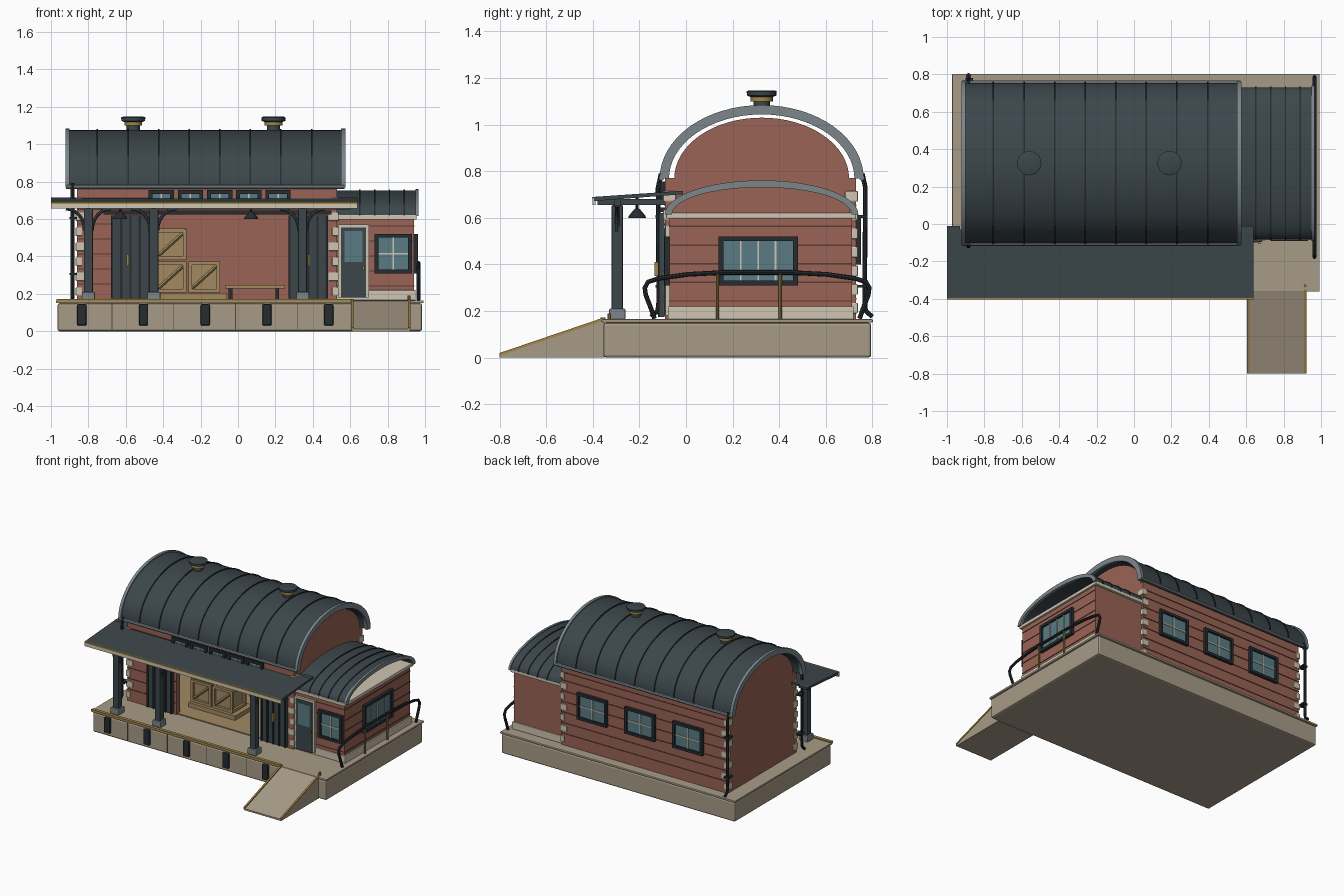
import bpy, bmesh, math
from mathutils import Vector

if "Cube" in bpy.data.objects:
    bpy.data.objects.remove(bpy.data.objects["Cube"])

def mat(name, r, g, b):
    m = bpy.data.materials.new(name)
    m.diffuse_color = (r, g, b, 1)
    m.use_nodes = True
    m.node_tree.nodes["Principled BSDF"].inputs["Base Color"].default_value = m.diffuse_color
    return m

SLATE = mat("slate", .045, .062, .07)
DARK = mat("dark_iron", .02, .025, .03)
STEEL = mat("grey_trim", .2, .24, .26)
BRICK = mat("brick", .32, .125, .09)
GROOVE = mat("groove", .11, .045, .035)
STONE = mat("stone", .39, .33, .245)
CREAM = mat("cream", .62, .56, .44)
GOLD = mat("ochre", .36, .24, .06)
WOOD = mat("wood", .36, .25, .12)
GLASS = mat("glass", .1, .2, .23)
YC = .325  # centre line of the building

def finish(name, bm, m, bevel=0, smooth=False):
    bmesh.ops.recalc_face_normals(bm, faces=bm.faces[:])
    me = bpy.data.meshes.new(name)
    bm.to_mesh(me)
    bm.free()
    ob = bpy.data.objects.new(name, me)
    bpy.context.collection.objects.link(ob)
    me.materials.append(m)
    if bevel:
        mod = ob.modifiers.new("bevel", 'BEVEL')
        mod.width, mod.segments = bevel, 2
    if smooth:
        bpy.ops.object.select_all(action='DESELECT')
        ob.select_set(True)
        bpy.context.view_layer.objects.active = ob
        bpy.ops.object.shade_smooth_by_angle(angle=math.radians(35))
    return ob

def box(name, x0, x1, y0, y1, z0, z1, m, bevel=0):
    bm = bmesh.new()
    bmesh.ops.create_cube(bm, size=1)
    for v in bm.verts:
        v.co = ((x0 + x1) / 2 + v.co.x * (x1 - x0), (y0 + y1) / 2 + v.co.y * (y1 - y0),
                (z0 + z1) / 2 + v.co.z * (z1 - z0))
    return finish(name, bm, m, bevel)

def extrude_x(name, prof, x0, x1, m, smooth=False):
    bm = bmesh.new()
    f = bm.faces.new([bm.verts.new((x0, y, z)) for y, z in prof])
    r = bmesh.ops.extrude_face_region(bm, geom=[f])
    bmesh.ops.translate(bm, vec=(x1 - x0, 0, 0),
                        verts=[v for v in r['geom'] if isinstance(v, bmesh.types.BMVert)])
    return finish(name, bm, m, 0, smooth)

def arc(a, b, z, n=32):
    return [(YC - a * math.cos(math.pi * i / n), z + b * math.sin(math.pi * i / n)) for i in range(n + 1)]

def shell(name, a, b, t, z, x0, x1, m):
    extrude_x(name, arc(a, b, z) + arc(a - t, b - t, z)[::-1], x0, x1, m, True)

def lathe(name, x, y, prof, m, n=20):
    bm = bmesh.new()
    rings = [[bm.verts.new((x + r * math.cos(2 * math.pi * i / n), y + r * math.sin(2 * math.pi * i / n), z))
              for i in range(n)] for r, z in prof]
    for p, q in zip(rings, rings[1:]):
        for i in range(n):
            bm.faces.new((p[i], p[(i + 1) % n], q[(i + 1) % n], q[i]))
    bm.faces.new(rings[0])
    bm.faces.new(rings[-1])
    finish(name, bm, m, 0, True)

def tube(name, pts, r, m, n=8):
    bm = bmesh.new()
    pts = [Vector(p) for p in pts]
    rings = []
    for i, p in enumerate(pts):
        d = (pts[min(i + 1, len(pts) - 1)] - pts[max(i - 1, 0)]).normalized()
        u = d.cross(Vector((0, 0, 1)) if abs(d.z) < .9 else Vector((1, 0, 0))).normalized()
        w = d.cross(u)
        rings.append([bm.verts.new(p + r * (u * math.cos(2 * math.pi * k / n) + w * math.sin(2 * math.pi * k / n)))
                      for k in range(n)])
    for p, q in zip(rings, rings[1:]):
        k0 = min(range(n), key=lambda k: (q[k].co - p[0].co - (sum((v.co for v in q), Vector()) -
                 sum((v.co for v in p), Vector())) / n).length)
        for k in range(n):
            bm.faces.new((p[k], p[(k + 1) % n], q[(k + 1 + k0) % n], q[(k + k0) % n]))
    bm.faces.new(rings[0])
    bm.faces.new(rings[-1])
    finish(name, bm, m, 0, True)

def window(name, axis, c, plane, out, w, z0, z1, cols=2, rows=2):
    """Framed window on a wall facing along x or y."""
    def slab(part, a0, a1, d0, d1, b0, b1, m):
        d = sorted((plane + out * d0, plane + out * d1))
        box(f"{name}_{part}", *((a0, a1, *d) if axis == 'y' else (*d, a0, a1)), b0, b1, m)
    t, h = .02, w / 2
    slab("glass", c - h + t, c + h - t, 0, .008, z0 + t, z1 - t, GLASS)
    for s in (-1, 1):
        e = c + s * (h - t / 2)
        slab("jamb", e - t / 2, e + t / 2, 0, .022, z0, z1, DARK)
    slab("sill", c - h, c + h, 0, .022, z0, z0 + t, DARK)
    slab("head", c - h, c + h, 0, .022, z1 - t, z1, DARK)
    for i in range(1, cols):
        e = c - h + t + (w - 2 * t) * i / cols
        slab("mullion", e - .004, e + .004, 0, .014, z0 + t, z1 - t, CREAM)
    for i in range(1, rows):
        e = z0 + t + (z1 - z0 - 2 * t) * i / rows
        slab("bar", c - h + t, c + h - t, 0, .013, e - .004, e + .004, CREAM)

# platform, ramp and bumpers
box("platform_body", -.965, .985, -.355, .795, 0, .15, STONE, .012)
box("platform_top", -.972, .992, -.362, .802, .15, .165, STONE, .004)
box("platform_edge_strip", -.97, .61, -.368, -.345, .16, .173, GOLD)
extrude_x("ramp", [(-.8, 0), (-.35, 0), (-.35, .165), (-.8, .012)], .61, .92, STONE)
for x in (.605, .91):
    extrude_x("ramp_edge", [(-.8, .008), (-.35, .16), (-.35, .173), (-.8, .02)], x, x + .013, GOLD)
for x in (-.835, -.505, -.175, .155, .485):
    box("bumper", x - .025, x + .025, -.378, -.35, .03, .145, DARK, .008)
    box("platform_joint", x + .16, x + .164, -.357, -.35, .01, .15, GROOVE)

# hollow main hall
box("hall_floor", -.85, .52, -.08, .71, .16, .172, WOOD)
box("hall_back_wall", -.86, .53, .69, .73, .165, .77, BRICK)
box("hall_left_wall", -.86, -.82, -.088, .73, .165, .77, BRICK)
box("hall_right_wall", .49, .53, -.088, .73, .165, .77, BRICK)
box("hall_front_left_wall", -.86, -.45, -.09, -.05, .165, .77, BRICK)
box("hall_front_right_wall", .28, .53, -.09, -.05, .165, .77, BRICK)
box("hall_front_header", -.45, .28, -.09, -.05, .64, .77, BRICK)
box("hall_ceiling", -.85, .52, -.08, .72, .755, .77, BRICK)
extrude_x("hall_gable", arc(.375, .26, .77), -.86, .53, BRICK, True)
for z in (.25, .33, .41, .49, .57, .65, .71):
    box("back_groove", -.86, .53, .728, .733, z, z + .006, GROOVE)
    box("annex_groove", .53, .943, -.072, .71, z - .01, z - .004, GROOVE) if .24 < z < .6 else None
    box("front_groove", -.86, -.45, -.093, -.088, z, z + .006, GROOVE)
for i, z in enumerate((.19, .27, .35, .43, .51, .59, .67)):
    a, b = (.055, .035) if i % 2 else (.035, .055)
    for x, sx in ((-.868, 1), (.538, -1)):
        for y, sy in ((-.098, 1), (.738, -1)):
            box("quoin", *sorted((x, x + sx * a)), *sorted((y, y + sy * b)), z, z + .045, CREAM, .004)
for x in (-.535, -.135, .265):
    window("back_window", 'y', x, .73, 1, .25, .4, .6)
for i in range(5):
    window("clerestory", 'y', -.41 + .156 * i, -.09, -1, .135, .675, .755, 2, 1)

# sliding doors
for x0, x1, hx in ((-.68, -.47, -.59), (.27, .48, .38)):
    box("sliding_door", x0, x1, -.112, -.092, .175, .62, SLATE)
    for i in range(5):
        x = x0 + (x1 - x0 - .012) * i / 4
        box("door_batten", x, x + .012, -.12, -.11, .175, .62, DARK)
    box("door_handle", hx - .006, hx + .006, -.135, -.11, .35, .41, GOLD)
box("door_track", -.72, .5, -.115, -.09, .625, .645, DARK)

# main roof, end rims, ribs, gutters
shell("main_roof", .428, .305, .025, .77, -.91, .56, SLATE)
for x in (-.922, .552):
    shell("roof_rim", .438, .316, .04, .768, x, x + .022, STEEL)
for i in range(1, 9):
    x = -.915 + .1635 * i
    shell("roof_rib", .434, .311, .012, .77, x - .004, x + .004, DARK)
for y in (-.105, .755):
    tube("gutter", [(-.92, y, .772), (.57, y, .772)], .012, STEEL)
for s in (-1, 1):
    tube("downpipe", [(-.885, YC + s * d, z) for d, z in
                      ((.432, .79), (.445, .73), (.442, .24), (.447, .2), (.475, .175))], .01, DARK)
    for z in (.3, .6):
        box("pipe_clip", -.9, -.86, *sorted((YC + s * .4, YC + s * .455)), z, z + .012, DARK)
for x in (-.56, .19):
    lathe("vent_stem", x, YC, [(.035, 1.05), (.035, 1.1)], SLATE)
    lathe("vent_collar", x, YC, [(.048, 1.1), (.048, 1.118)], GOLD)
    lathe("vent_cap", x, YC, [(.04, 1.115), (.063, 1.125), (.065, 1.143), (.055, 1.147)], SLATE)

# annex
box("annex_walls", .52, .94, -.07, .712, .165, .6, BRICK)
box("annex_plinth", .52, .95, -.078, .72, .165, .22, CREAM, .004)
box("annex_cornice", .53, .955, -.085, .73, .597, .622, CREAM, .004)
shell("annex_roof", .405, .135, .018, .618, .53, .96, SLATE)
shell("annex_rim", .415, .146, .03, .615, .95, .966, STEEL)
for x in (.65, .73, .81, .89):
    shell("annex_rib", .41, .14, .01, .618, x - .004, x + .004, DARK)
window("annex_side_window", 'x', .31, .94, 1, .34, .31, .52, 4, 1)
window("annex_front_window", 'y', .83, -.07, -1, .2, .31, .52)
box("annex_door_frame", .535, .7, -.088, -.065, .18, .57, CREAM)
box("annex_door", .55, .685, -.095, -.08, .18, .555, SLATE)
box("annex_door_glass", .57, .665, -.099, -.09, .37, .535, GLASS)
box("annex_door_knob", .665, .675, -.108, -.09, .33, .35, GOLD)

# canopy with posts, brackets and lamps
extrude_x("canopy", [(-.395, .672), (-.03, .7), (-.03, .715), (-.395, .69)], -1, .64, SLATE)
box("canopy_fascia", -1, .64, -.402, -.388, .656, .686, CREAM)
box("canopy_fascia_line", -1, .64, -.404, -.388, .68, .69, GOLD)
box("canopy_beam", -.86, .6, -.31, -.28, .65, .682, SLATE)
for x in (.57, -1):
    box("canopy_corner", x, x + .07, -.05, -.012, .7, .715, SLATE)
for x in (-.8, -.45, .345):
    box("post_base", x - .035, x + .035, -.33, -.26, .165, .21, STEEL, .005)
    box("post", x - .024, x + .024, -.319, -.271, .2, .655, SLATE, .005)
    for s in (-1, 1):
        tube("post_bracket", [(x + s * (.02 + .1 * (1 - math.cos(t * math.pi / 12))), -.295,
                               .54 + .115 * math.sin(t * math.pi / 12)) for t in range(7)], .009, SLATE)
    box("canopy_rafter", x - .012, x + .012, -.38, -.07, .655, .68, SLATE)
for x in (-.63, .07):
    tube("lamp_stem", [(x, -.21, .63), (x, -.21, .69)], .006, DARK)
    lathe("lamp_shade", x, -.21, [(.038, .6), (.036, .608), (.014, .635), (.008, .64)], DARK)

# goods: pallet, crates and bench inside the hall
box("pallet", -.45, -.06, .05, .27, .172, .205, WOOD)
for x, z in ((-.36, .207), (-.36, .382), (-.18, .207)):
    h, y = .075, .155
    box("crate", x - h + .008, x + h - .008, y - h + .008, y + h - .008, z + .008, z + .157, WOOD)
    for s in (-1, 1):
        for q in (-1, 1):
            box("crate_post", x + s * h - .01, x + s * h + .01, y + q * h - .01, y + q * h + .01, z, z + .165, WOOD)
        for zz in (z, z + .147):
            box("crate_rail", x - h, x + h, y + s * h - .01, y + s * h + .01, zz, zz + .02, WOOD)
            box("crate_rail", x + s * h - .01, x + s * h + .01, y - h, y + h, zz, zz + .02, WOOD)
    tube("crate_brace", [(x - h, y - h, z + .015), (x + h, y - h, z + .15)], .009, WOOD, 4)
box("bench_seat", -.07, .25, .36, .48, .228, .248, WOOD)
for x in (-.04, .21):
    box("bench_leg", x - .01, x + .01, .37, .47, .17, .23, DARK)

# side railing
half = [(.44, .167), (.455, .21), (.478, .27), (.482, .3), (.468, .325), (.42, .34), (.3, .357), (.15, .365)]
path = [(.965, YC - .02 - d, z) for d, z in half] + [(.965, YC - .02 + d, z) for d, z in half[::-1]]
tube("handrail", path, .01, DARK)
for y in (.135, .405):
    tube("rail_post", [(.965, y, .165), (.965, y, .36)], .007, GOLD)
tube("ramp_post", [(.915, -.33, .165), (.915, -.33, .19)], .008, GOLD)
